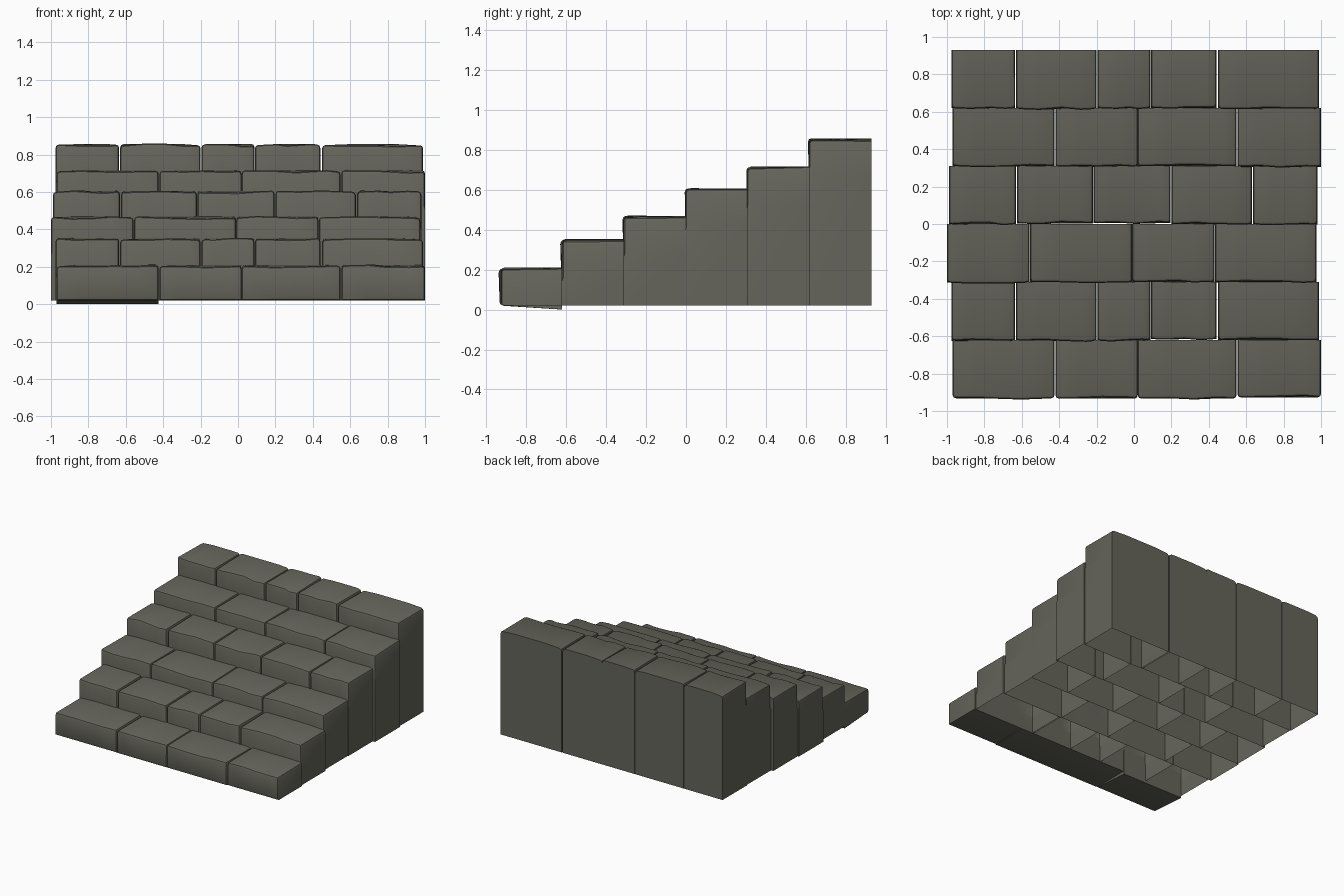
import bpy, bmesh, random
from mathutils import Vector

if "Cube" in bpy.data.objects:
    bpy.data.objects.remove(bpy.data.objects["Cube"])

random.seed(7)
stone = bpy.data.materials.new("stone")
stone.diffuse_color = (0.13, 0.13, 0.105, 1)
stone.use_nodes = True
stone.node_tree.nodes["Principled BSDF"].inputs["Base Color"].default_value = stone.diffuse_color

# Three masonry courses: left and right edge of each stone
COURSE_A = [(-.97, -.425), (-.42, .02), (.02, .548), (.553, 1.0)]
COURSE_B = [(-.975, -.635), (-.63, -.20), (-.195, .088), (.09, .44), (.45, .99)]
COURSE_C = [(-1.0, -.558), (-.555, -.01), (-.01, .43), (.432, .975)]
COURSE_D = [(-.99, -.632), (-.625, -.22), (-.217, .195), (.2, .63), (.637, .98)]

# Steps from front to back: course and top height
STEPS = [(COURSE_A, .21), (COURSE_B, .352), (COURSE_C, .468),
         (COURSE_D, .605), (COURSE_A, .714), (COURSE_B, .855)]
DEPTH = 0.31
BASE = 0.02


def stone_block(name, x0, x1, y0, y1, z0, z1, closed, sag):
    """Worn stone: rounded and chipped on its upper front, plain behind."""
    bm = bmesh.new()
    bmesh.ops.create_cube(bm, size=1)
    for v in bm.verts:
        v.co = Vector((x0 if v.co.x < 0 else x1,
                       y0 if v.co.y < 0 else y1,
                       z0 if v.co.z < 0 else z1))
    # cuts that allow chips on the nose, and limit rounding to the upper part
    cuts = [((x0 + (x1 - x0) * (t + random.uniform(-.07, .07)), 0, 0), (1, 0, 0))
            for t in (.3, .55, .8)]
    zc = z1 - 0.19
    if zc > z0 + .02:
        cuts.append(((0, 0, zc), (0, 0, 1)))
    for co, no in cuts:
        bmesh.ops.bisect_plane(bm, geom=bm.verts[:] + bm.edges[:] + bm.faces[:],
                               plane_co=co, plane_no=no)
    near = lambda a, b: abs(a - b) < 1e-4
    worn, chips, corners, low = [], [], [], []
    for e in bm.edges:
        def on(axis, val):
            return all(near(v.co[axis], val) for v in e.verts)
        side = on(0, x0) or on(0, x1)
        front, top, bottom = on(1, y0), on(2, z1), on(2, z0)
        upper = min(v.co.z for v in e.verts) > zc - .01
        if (top and (front or side)) or (front and side and upper) \
                or (closed and bottom and front):
            worn.append(e)
    for v in bm.verts:
        if near(v.co.z, z1):
            edge_x = near(v.co.x, x0) or near(v.co.x, x1)
            if edge_x:
                corners.append(v)
            elif near(v.co.y, y0):
                chips.append(v)
        if near(v.co.z, z0) and near(v.co.y, y1):
            low.append(v)
    for v in chips:
        v.co += Vector((0, random.uniform(-.006, .008), random.uniform(-.012, .003)))
    for v in corners:
        v.co.z += random.uniform(-.008, .003)
    for v in low:
        v.co.z -= sag
    # tall stones are open underneath
    if not closed:
        bm.normal_update()
        bmesh.ops.delete(bm, geom=[f for f in bm.faces if f.normal.z < -.9],
                         context='FACES_ONLY')
    bmesh.ops.bevel(bm, geom=worn, offset=.018, segments=2, profile=.5,
                    affect='EDGES', clamp_overlap=True)
    me = bpy.data.meshes.new(name)
    bm.to_mesh(me)
    bm.free()
    me.materials.append(stone)
    ob = bpy.data.objects.new(name, me)
    bpy.context.collection.objects.link(ob)
    return ob


# Staircase
blocks = []
for row, (course, top) in enumerate(STEPS):
    y0 = -0.93 + row * DEPTH
    for i, (x0, x1) in enumerate(course):
        first = row == 0
        blocks.append(stone_block(
            f"step_{row + 1}_stone_{i + 1}", x0, x1,
            y0 + random.uniform(-.005, .005), y0 + DEPTH, BASE, top,
            closed=first, sag=BASE if first and i == 0 else 0))

for ob in blocks:
    ob.select_set(True)
bpy.context.view_layer.objects.active = blocks[0]
bpy.ops.object.shade_smooth_by_angle(angle=0.6)
